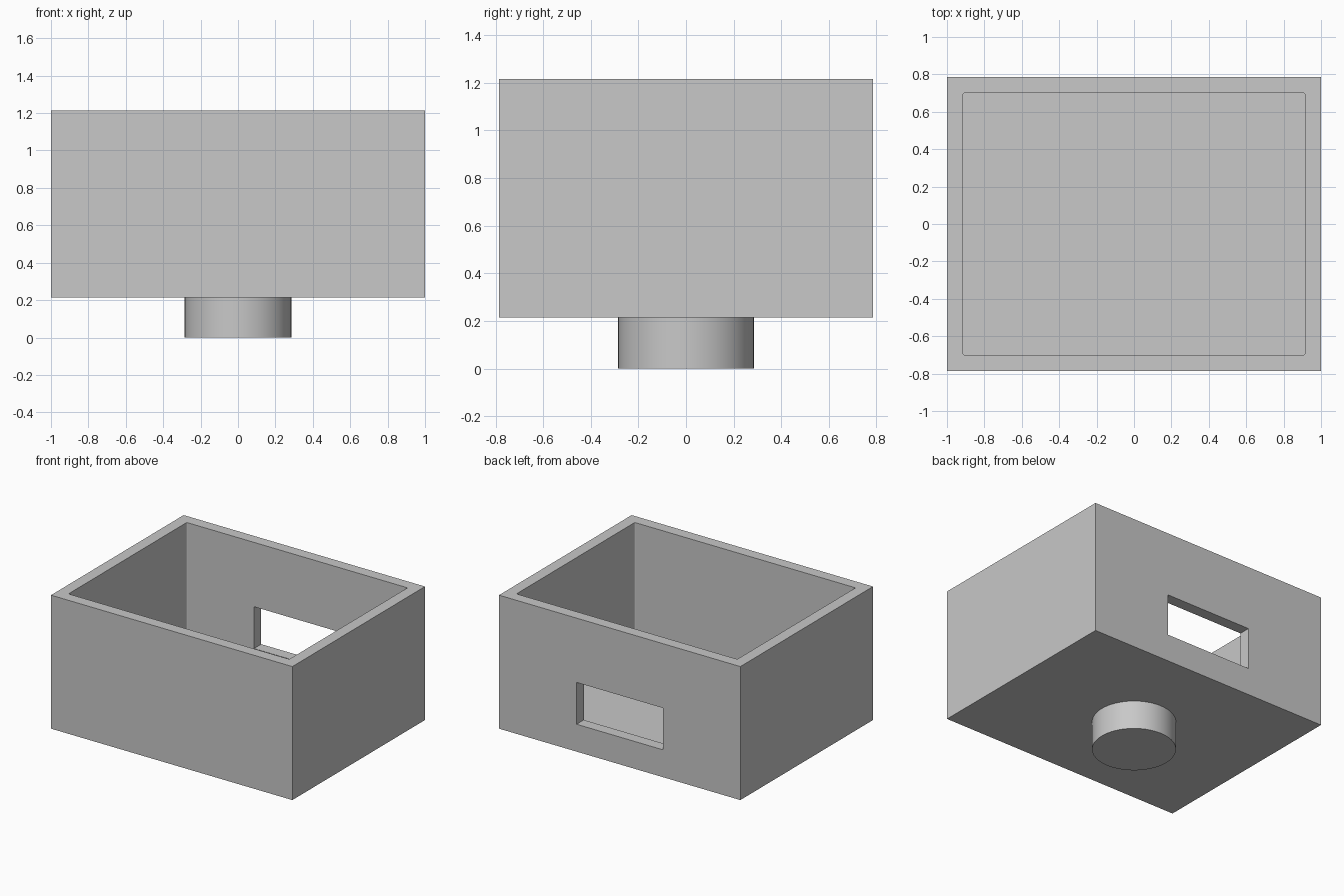
import bpy
import bmesh
import math

old = bpy.data.objects.get("Cube")
if old:
    bpy.data.objects.remove(old, do_unlink=True)

WALL = 0.085
HALF_X, HALF_Y = 1.0, 0.785
BASE, TOP = 0.215, 1.215

grey = bpy.data.materials.new("plain grey")
grey.use_nodes = True
grey.diffuse_color = (0.58, 0.58, 0.58, 1)
grey.node_tree.nodes["Principled BSDF"].inputs["Base Color"].default_value = grey.diffuse_color


def block(name, low, high, corner=0):
    """Box between two corners, with optionally rounded upright edges."""
    bm = bmesh.new()
    bmesh.ops.create_cube(bm, size=1)
    for v in bm.verts:
        v.co = [h if c > 0 else l for c, l, h in zip(v.co, low, high)]
    if corner:
        upright = [e for e in bm.edges
                   if abs(e.verts[0].co.z - e.verts[1].co.z) > corner]
        bmesh.ops.bevel(bm, geom=upright, offset=corner, segments=4,
                        profile=0.5, affect='EDGES')
    mesh = bpy.data.meshes.new(name)
    bm.to_mesh(mesh)
    bm.free()
    mesh.materials.append(grey)
    obj = bpy.data.objects.new(name, mesh)
    bpy.context.collection.objects.link(obj)
    return obj


def cut(target, cutter):
    """Subtract the cutter from the target, then discard it."""
    mod = target.modifiers.new("cut", 'BOOLEAN')
    mod.operation = 'DIFFERENCE'
    mod.solver = 'EXACT'
    mod.object = cutter
    bpy.context.view_layer.objects.active = target
    bpy.ops.object.modifier_apply(modifier=mod.name)
    bpy.data.objects.remove(cutter, do_unlink=True)


# Open tray: outer box, hollowed from above
box = block("open_box", (-HALF_X, -HALF_Y, BASE), (HALF_X, HALF_Y, TOP))
inner_x, inner_y = HALF_X - WALL, HALF_Y - WALL
cut(box, block("hollow", (-inner_x, -inner_y, BASE + WALL),
               (inner_x, inner_y, TOP + WALL), corner=0.01))

# Rectangular opening through the back wall only
cut(box, block("opening", (-0.357, HALF_Y - 2 * WALL, 0.42),
               (0.357, HALF_Y + WALL, 0.733)))

# Round stub under the floor
bpy.ops.mesh.primitive_cylinder_add(vertices=64, radius=0.285, depth=BASE,
                                    location=(0, 0, BASE / 2))
stub = bpy.context.object
stub.name = "round_stub"
stub.data.materials.append(grey)
bpy.ops.object.shade_smooth_by_angle(angle=math.radians(30))
